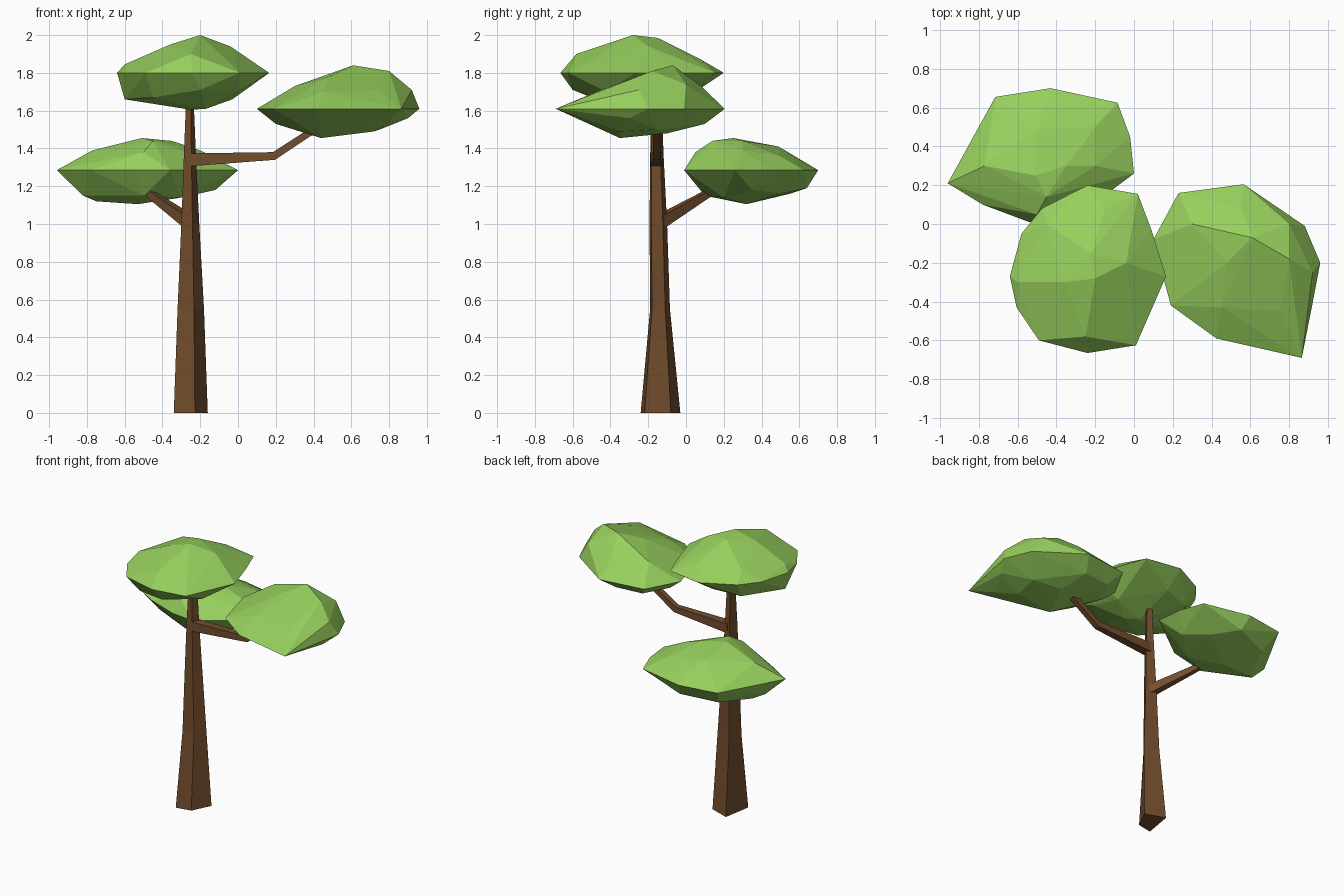
import bpy, bmesh
from mathutils import Vector


def material(name, rgb):
    m = bpy.data.materials.new(name)
    m.diffuse_color = (*rgb, 1)
    return m


BARK = material("bark", (0.17, 0.075, 0.026))
LEAF = material("leaf", (0.31, 0.63, 0.11))


def finish(name, bm, mat):
    bmesh.ops.recalc_face_normals(bm, faces=bm.faces)
    mesh = bpy.data.meshes.new(name)
    bm.to_mesh(mesh)
    bm.free()
    mesh.materials.append(mat)
    obj = bpy.data.objects.new(name, mesh)
    bpy.context.collection.objects.link(obj)


def loft(name, rings):
    bm = bmesh.new()
    loops = [[bm.verts.new(p) for p in ring] for ring in rings]
    for a, b in zip(loops, loops[1:]):
        for i in range(len(a)):
            j = (i + 1) % len(a)
            bm.faces.new((a[i], a[j], b[j], b[i]))
    bm.faces.new(loops[0][::-1])
    bm.faces.new(loops[-1])
    finish(name, bm, BARK)


def branch(name, path, sizes):
    # square section, swept along the path
    rings = []
    for i, (p, s) in enumerate(zip(path, sizes)):
        d = Vector(path[min(i + 1, len(path) - 1)]) - Vector(path[max(i - 1, 0)])
        side = d.cross(Vector((0, 0, 1))).normalized()
        up = side.cross(d).normalized()
        rings.append([Vector(p) + (side * a + up * b) * s
                      for a, b in ((-1, -1), (1, -1), (1, 1), (-1, 1))])
    loft(name, rings)


def foliage(name, z, rim, tops, bottoms):
    # faceted clump: flat rim outline, domed above and below
    bm = bmesh.new()
    for p in [(x, y, z) for x, y in rim] + tops + bottoms:
        bm.verts.new(p)
    res = bmesh.ops.convex_hull(bm, input=bm.verts)
    junk = {v for v in res["geom_interior"] + res["geom_unused"]
            if isinstance(v, bmesh.types.BMVert)}
    bmesh.ops.delete(bm, geom=list(junk), context='VERTS')
    finish(name, bm, LEAF)


# Trunk: skewed four-sided base, tapering upward (z, x range, y range)
base = [(0, 0), (0.62, 0.1), (1, 0.76), (0.2, 1)]
levels = [(0, -.34, -.16, -.24, -.03), (.55, -.32, -.18, -.19, -.085),
          (1.0, -.30, -.205, -.193, -.10), (1.35, -.287, -.222, -.19, -.118),
          (1.66, -.275, -.235, -.182, -.13)]
loft("trunk", [[(x0 + (x1 - x0) * u, y0 + (y1 - y0) * v, z) for u, v in base]
               for z, x0, x1, y0, y1 in levels])

# Branches
branch("right_branch", [(-.25, -.155, 1.34), (.19, -.155, 1.36), (.45, -.155, 1.53)],
       [.034, .021, .018])
branch("left_branch", [(-.255, -.14, 1.01), (-.48, .13, 1.17)], [.032, .017])

# Foliage clumps
foliage("top_foliage", 1.8,
        [(-.24, .2), (.02, .155), (.09, -.03), (.165, -.27), (.01, -.625), (-.24, -.665),
         (-.49, -.6), (-.605, -.43), (-.64, -.27), (-.58, -.05), (-.475, .08)],
        [(-.2, -.28, 2.0), (-.22, -.15, 1.985), (-.36, -.3, 1.95), (-.04, -.2, 1.94),
         (-.25, -.58, 1.9), (-.6, -.3, 1.845), (-.15, .08, 1.87), (-.45, 0, 1.88)],
        [(-.25, -.24, 1.605), (-.17, -.3, 1.61), (-.03, -.2, 1.66), (-.6, -.3, 1.66),
         (-.25, .05, 1.7), (-.2, -.6, 1.71), (-.45, -.5, 1.67), (-.45, 0, 1.68), (0, -.42, 1.7)])
foliage("right_foliage", 1.61,
        [(.1, -.08), (.17, .05), (.23, .16), (.565, .205), (.88, -.01), (.96, -.2),
         (.92, -.41), (.865, -.69), (.425, -.59), (.19, -.42), (.13, -.2)],
        [(.61, -.07, 1.84), (.8, -.18, 1.81), (.48, -.2, 1.78), (.3, 0, 1.73),
         (.92, -.25, 1.71), (.45, -.43, 1.70), (.75, -.45, 1.71), (.55, .08, 1.73), (.8, 0, 1.74)],
        [(.44, -.35, 1.455), (.55, -.1, 1.48), (.75, -.15, 1.5), (.8, -.5, 1.54),
         (.2, -.1, 1.53), (.5, .1, 1.53), (.9, -.3, 1.56), (.3, .08, 1.53), (.72, -.35, 1.49)])
foliage("left_foliage", 1.285,
        [(-.96, .21), (-.81, .47), (-.715, .655), (-.43, .7), (-.085, .625), (-.02, .45),
         (0, .26), (-.12, .17), (-.36, -.01), (-.54, .01), (-.78, .1)],
        [(-.51, .25, 1.455), (-.35, .3, 1.44), (-.45, .14, 1.44), (-.77, .3, 1.39),
         (-.5, .49, 1.41), (-.5, .05, 1.38), (-.2, .3, 1.39), (-.4, .6, 1.34), (-.2, .5, 1.36)],
        [(-.53, .32, 1.105), (-.75, .3, 1.12), (-.82, .25, 1.15), (-.12, .35, 1.18),
         (-.4, .64, 1.19), (-.5, .1, 1.15), (-.3, .2, 1.14), (-.65, .55, 1.16), (-.25, .5, 1.16)])
